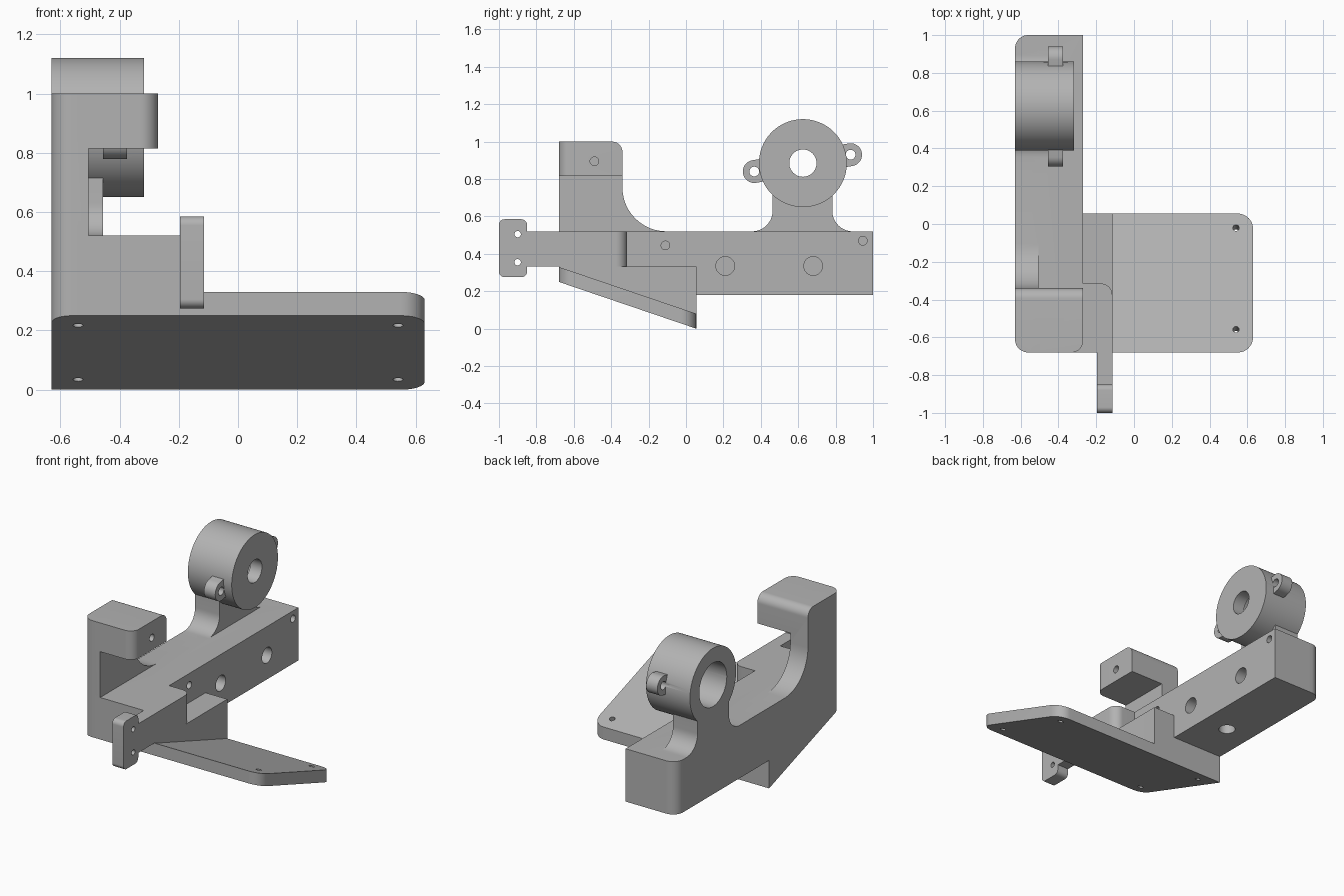
import bpy, bmesh, math
from mathutils import Vector, Matrix

cube = bpy.data.objects.get("Cube")
if cube:
    bpy.data.objects.remove(cube, do_unlink=True)

grey = bpy.data.materials.new("plain_grey")
grey.use_nodes = True
COLOUR = (0.45, 0.45, 0.45, 1)
grey.diffuse_color = COLOUR
grey.node_tree.nodes["Principled BSDF"].inputs["Base Color"].default_value = COLOUR


def finish(bm, name):
    bmesh.ops.recalc_face_normals(bm, faces=bm.faces)
    mesh = bpy.data.meshes.new(name)
    bm.to_mesh(mesh)
    bm.free()
    mesh.materials.append(grey)
    ob = bpy.data.objects.new(name, mesh)
    bpy.context.collection.objects.link(ob)
    return ob


def rounded(points, steps=12):
    """Outline whose corners may carry a fillet radius as a third value."""
    out = []
    for i, p in enumerate(points):
        c = Vector(p[:2])
        if len(p) == 2:
            out.append(c)
            continue
        a = (Vector(points[i - 1][:2]) - c).normalized()
        b = (Vector(points[(i + 1) % len(points)][:2]) - c).normalized()
        half = a.angle(b) / 2
        centre = c + (a + b).normalized() * p[2] / math.sin(half)
        start = c + a * p[2] / math.tan(half) - centre
        end = c + b * p[2] / math.tan(half) - centre
        sweep = start.angle_signed(end)
        for k in range(steps + 1):
            out.append(centre + Matrix.Rotation(-sweep * k / steps, 2) @ start)
    return out


def prism(name, points, lo, hi, axis="x", corners=(), radius=0.07):
    """Extrude an outline along x or z, then round upright edges at given corners."""
    place = (lambda p: (lo, p.x, p.y)) if axis == "x" else (lambda p: (p.x, p.y, lo))
    shift = Vector((hi - lo, 0, 0) if axis == "x" else (0, 0, hi - lo))
    bm = bmesh.new()
    face = bm.faces.new([bm.verts.new(place(p)) for p in rounded(points)])
    top = bmesh.ops.extrude_face_region(bm, geom=[face])["geom"]
    bmesh.ops.translate(bm, vec=shift, verts=[v for v in top if isinstance(v, bmesh.types.BMVert)])
    edges = [e for e in bm.edges for c in corners
             if all((v.co.xy - Vector(c)).length < 0.001 for v in e.verts)]
    if edges:
        bmesh.ops.recalc_face_normals(bm, faces=bm.faces)
        bmesh.ops.bevel(bm, geom=edges, offset=radius, segments=12, profile=0.5, affect="EDGES")
    return finish(bm, name)


def rod(name, start, end, radius, sides=48):
    start, end = Vector(start), Vector(end)
    line = end - start
    turn = line.to_track_quat("Z", "Y").to_matrix().to_4x4()
    bm = bmesh.new()
    bmesh.ops.create_cone(bm, cap_ends=True, segments=sides, radius1=radius, radius2=radius,
                          depth=line.length, matrix=Matrix.Translation((start + end) / 2) @ turn)
    return finish(bm, name)


def combine(target, other, operation):
    mod = target.modifiers.new("join", "BOOLEAN")
    mod.operation, mod.solver, mod.object = operation, "EXACT", other
    bpy.context.view_layer.objects.active = target
    bpy.ops.object.modifier_apply(modifier=mod.name)
    bpy.data.objects.remove(other, do_unlink=True)


LEFT, BEAM, ARM, PLATE = -0.63, -0.27, -0.115, 0.63
FRONT, STEP, BACK = -0.68, 0.055, 1.0
TOP, LOW = 0.52, 0.18
RING = Vector((0.625, 0.885))

# Side wall with the hook tower and its fillet
body = prism("bracket_body", [(BACK, LOW), (BACK, TOP), (-0.34, TOP, 0.235), (-0.34, 1, 0.055),
                              (FRONT, 1), (FRONT, 0.25), (STEP, 0), (STEP, LOW)],
             LEFT, -0.505, corners=[(LEFT, FRONT), (LEFT, BACK)])

# Main beam, hook top, sloping base plate and wedge
beam = prism("beam", [(BACK, LOW), (BACK, TOP), (FRONT, TOP), (FRONT, 0.25), (STEP, 0),
                      (STEP, LOW)], -0.54, BEAM)
hook = prism("hook", [(FRONT, 0.815), (-0.34, 0.815), (-0.34, 1, 0.055), (FRONT, 1)],
             -0.54, BEAM, corners=[(BEAM, FRONT)], radius=0.06)
plate = prism("base_plate", [(FRONT, 0.25), (STEP, 0), (STEP, 0.08), (FRONT, 0.33)],
              -0.4, PLATE, corners=[(PLATE, FRONT), (PLATE, STEP)], radius=0.08)
wedge = prism("wedge", [(FRONT, 0.28), (STEP, 0.03), (STEP, 0.333), (FRONT, 0.333)], -0.4, ARM)

# Side block, forward arm and its tab
block = prism("arm_block", [(-0.4, FRONT), (ARM, FRONT), (ARM, -0.315, 0.06), (-0.4, -0.315)],
              0.32, TOP, axis="z")
arm = prism("arm", [(-0.9, 0.333), (-0.6, 0.333), (-0.6, TOP), (-0.9, TOP)], -0.195, ARM)
tab = prism("arm_tab", [(-1, 0.275, 0.03), (-0.85, 0.275, 0.03), (-0.85, 0.585, 0.03),
                        (-1, 0.585, 0.03)], -0.195, ARM)

# Ring on its filleted neck
neck = prism("ring_neck", [(0.3, 0.45), (0.3, TOP), (0.463, TOP, 0.11), (0.463, 0.75),
                           (0.782, 0.75), (0.782, TOP, 0.11), (0.92, TOP), (0.92, 0.45)],
             LEFT, -0.455)
ring = rod("ring", (LEFT, *RING), (-0.318, *RING), 0.235, 96)

parts = [beam, hook, plate, wedge, block, arm, tab, neck, ring]

# Ring lugs: a round eye with a straight root reaching into the ring
lugs = [Vector((0.365, 0.84)), Vector((0.88, 0.93))]
for eye in lugs:
    inward = (RING - eye).normalized()
    side = Vector((-inward.y, inward.x)) * 0.061
    root = eye + inward * 0.1
    tip = eye - inward * 0.061
    parts.append(prism("lug", [root + side, (*(tip + side), 0.0605), (*(tip - side), 0.0605),
                               root - side], -0.455, -0.375))
for part in parts:
    combine(body, part, "UNION")


# Holes along x: y, z, radius, start, end
holes = [(0.21, 0.335, 0.05, -0.5, 0), (0.68, 0.335, 0.05, -0.5, 0),
         (-0.11, 0.445, 0.023, -0.4, 0), (0.945, 0.47, 0.023, -0.4, 0),
         (-0.49, 0.895, 0.023, -0.42, 0),
         (-0.9, 0.355, 0.017, -0.3, 0), (-0.9, 0.505, 0.017, -0.3, 0),
         (*RING, 0.073, -0.8, 0), (*RING, 0.14, -0.8, -0.4)]
holes += [(*eye, 0.026, -0.48, -0.35) for eye in lugs]
for y, z, r, start, end in holes:
    combine(body, rod("hole", (start, y, z), (end, y, z), r), "DIFFERENCE")

# Blind hole under the beam
combine(body, rod("hole", (-0.45, 0.335, 0.1), (-0.45, 0.335, 0.34), 0.05), "DIFFERENCE")

# Screw holes square to the sloping plate
normal = Vector((0, 0.25, STEP - FRONT)).normalized()
for x in (-0.54, 0.54):
    for y in (-0.045, -0.583):
        foot = Vector((x, y, 0.25 * (STEP - y) / (STEP - FRONT)))
        combine(body, rod("hole", foot - normal * 0.05, foot + normal * 0.12, 0.017, 24),
                "DIFFERENCE")

bpy.ops.object.select_all(action="DESELECT")
body.select_set(True)
bpy.context.view_layer.objects.active = body
bpy.ops.object.shade_smooth_by_angle(angle=math.radians(30))
